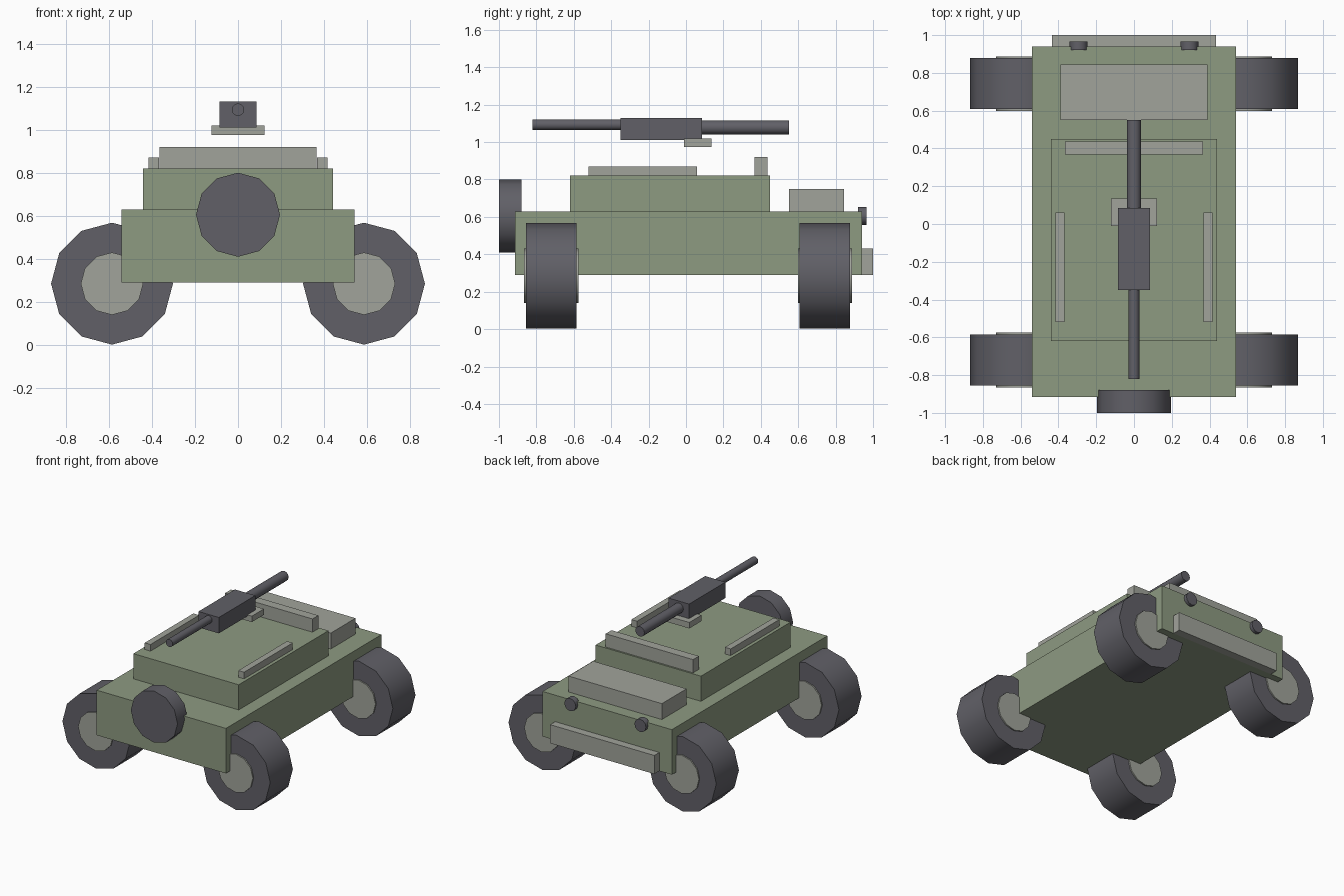
import bpy, bmesh, math
from mathutils import Matrix, Vector

cube = bpy.data.objects.get("Cube")
if cube:
    bpy.data.objects.remove(cube, do_unlink=True)


def material(name, rgb):
    mat = bpy.data.materials.new(name)
    mat.use_nodes = True
    mat.diffuse_color = (*rgb, 1)
    mat.node_tree.nodes["Principled BSDF"].inputs["Base Color"].default_value = (*rgb, 1)
    return mat


GREEN = material("olive green", (0.27, 0.325, 0.222))
GREY = material("light grey", (0.355, 0.367, 0.328))
DARK = material("dark grey", (0.119, 0.117, 0.136))


def finish(name, bm, mat):
    mesh = bpy.data.meshes.new(name)
    bm.to_mesh(mesh)
    bm.free()
    mesh.materials.append(mat)
    obj = bpy.data.objects.new(name, mesh)
    bpy.context.collection.objects.link(obj)
    return obj


def box(name, mat, xs, ys, zs):
    """Box between the given limits on each axis."""
    low, high = Vector((xs[0], ys[0], zs[0])), Vector((xs[1], ys[1], zs[1]))
    bm = bmesh.new()
    place = Matrix.Translation((low + high) / 2) @ Matrix.Diagonal((*(high - low), 1))
    bmesh.ops.create_cube(bm, size=1, matrix=place)
    return finish(name, bm, mat)


def cylinder(name, mat, x, z, radius, ys):
    """Twelve-sided cylinder lying along y."""
    bm = bmesh.new()
    place = Matrix.Translation((x, sum(ys) / 2, z)) @ Matrix.Rotation(math.pi / 2, 4, "X")
    bmesh.ops.create_cone(bm, cap_ends=True, segments=12, radius1=radius,
                          radius2=radius, depth=ys[1] - ys[0], matrix=place)
    obj = finish(name, bm, mat)
    bpy.ops.object.select_all(action="DESELECT")
    obj.select_set(True)
    bpy.context.view_layer.objects.active = obj
    bpy.ops.object.shade_smooth_by_angle(angle=math.radians(40))
    return obj


# Hull and cabin
box("hull", GREEN, (-0.54, 0.54), (-0.915, 0.94), (0.29, 0.63))
box("cabin", GREEN, (-0.44, 0.44), (-0.62, 0.45), (0.63, 0.82))

# Grey fittings on the hull and roof
box("deck_box", GREY, (-0.39, 0.39), (0.55, 0.845), (0.63, 0.75))
box("bumper", GREY, (-0.435, 0.435), (0.94, 1.0), (0.29, 0.43))
box("roof_bar", GREY, (-0.365, 0.365), (0.367, 0.437), (0.82, 0.92))

# Mounted gun
box("gun_mount", GREY, (-0.122, 0.122), (-0.01, 0.135), (0.975, 1.02))
box("gun_body", DARK, (-0.085, 0.085), (-0.35, 0.085), (1.01, 1.13))
cylinder("gun_front_barrel", DARK, 0, 1.093, 0.029, (-0.82, -0.35))
cylinder("gun_back_barrel", DARK, 0, 1.078, 0.038, (0.085, 0.55))

# Spare wheel
cylinder("spare_wheel", DARK, 0, 0.605, 0.195, (-1.0, -0.88))

# Paired parts: roof rails, lamps, wheels and hubs
for side, s in (("left", 1), ("right", -1)):
    box(side + "_roof_rail", GREY, sorted((s * 0.367, s * 0.415)), (-0.52, 0.06), (0.82, 0.87))
    cylinder(side + "_lamp", DARK, s * 0.293, 0.605, 0.048, (0.92, 0.965))
    for end, y in (("front", -0.72), ("back", 0.743)):
        cylinder(f"{end}_{side}_wheel", DARK, s * 0.585, 0.285, 0.283, (y - 0.135, y + 0.135))
        cylinder(f"{end}_{side}_hub", GREY, s * 0.585, 0.285, 0.145, (y - 0.145, y + 0.145))
